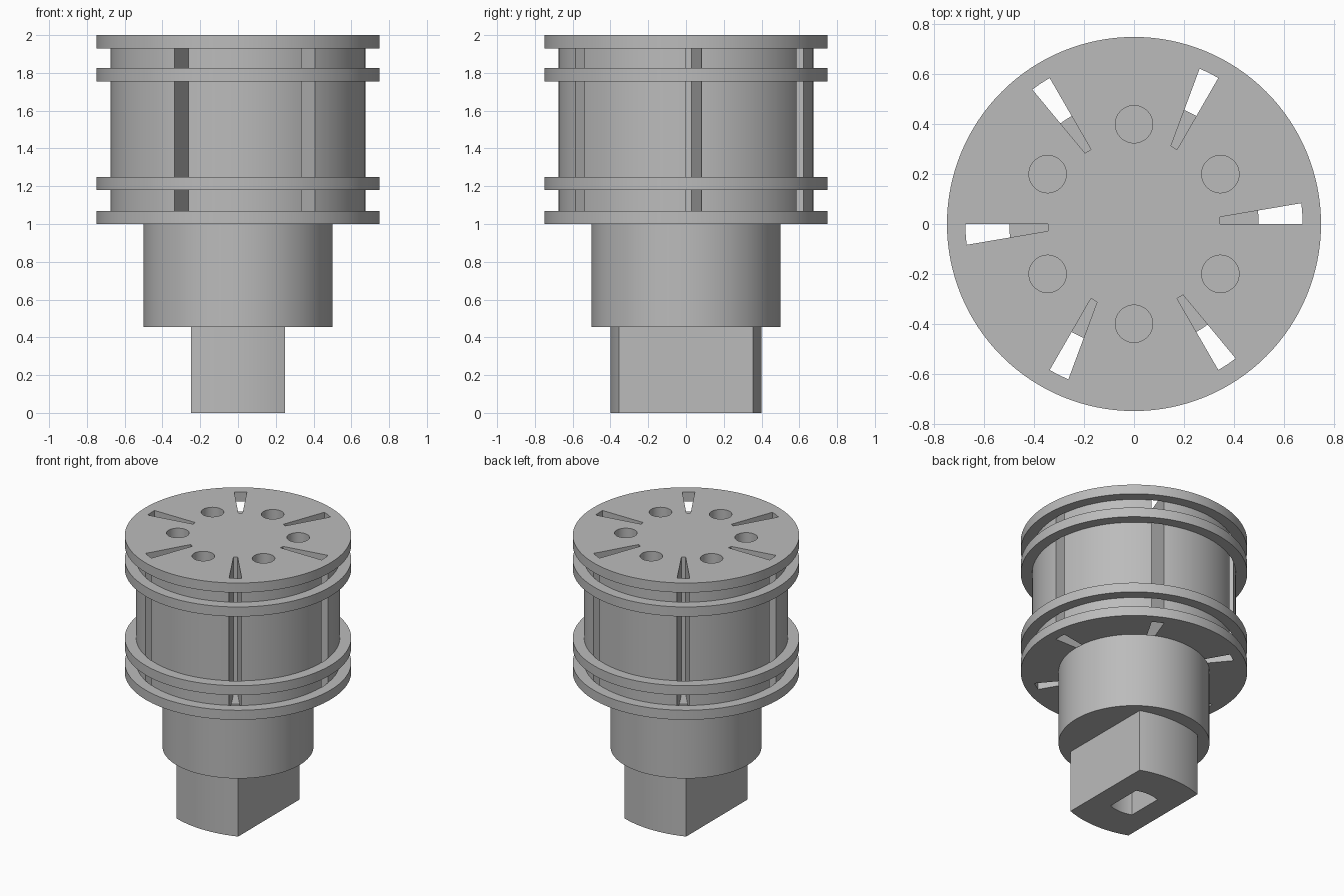
import bpy, bmesh
from math import sin, cos, tan, pi, radians, asin, hypot

SEG = 128
if "Cube" in bpy.data.objects:
    bpy.data.objects.remove(bpy.data.objects["Cube"], do_unlink=True)

metal = bpy.data.materials.new("grey metal")
metal.use_nodes = True
metal.diffuse_color = (0.5, 0.5, 0.5, 1)
metal.node_tree.nodes["Principled BSDF"].inputs["Base Color"].default_value = (0.5, 0.5, 0.5, 1)


def finish(name, bm):
    bmesh.ops.recalc_face_normals(bm, faces=bm.faces)
    mesh = bpy.data.meshes.new(name)
    bm.to_mesh(mesh)
    bm.free()
    mesh.materials.append(metal)
    ob = bpy.data.objects.new(name, mesh)
    bpy.context.collection.objects.link(ob)
    return ob


def add_prism(bm, points, z0, z1):
    face = bm.faces.new([bm.verts.new((x, y, z0)) for x, y in points])
    ext = bmesh.ops.extrude_face_region(bm, geom=[face])["geom"]
    for v in ext:
        if isinstance(v, bmesh.types.BMVert):
            v.co.z = z1


def circle(r, cx=0, cy=0, n=SEG):
    return [(cx + r * cos(2 * pi * i / n), cy + r * sin(2 * pi * i / n)) for i in range(n)]


def turn(points, a):
    return [(x * cos(a) - y * sin(a), x * sin(a) + y * cos(a)) for x, y in points]


def lathe(name, profile):
    bm = bmesh.new()
    rings = [[bm.verts.new((x, y, z)) for x, y in circle(r)] for r, z in profile]
    for a, b in zip(rings, rings[1:]):
        for i in range(SEG):
            j = (i + 1) % SEG
            bm.faces.new((a[i], a[j], b[j], b[i]))
    bm.faces.new(rings[0])
    bm.faces.new(rings[-1])
    return finish(name, bm)


def cut(ob, cutter):
    mod = ob.modifiers.new("cut", "BOOLEAN")
    mod.object, mod.operation, mod.solver = cutter, "DIFFERENCE", "EXACT"
    cutter.hide_render = True
    bpy.ops.object.select_all(action="DESELECT")
    bpy.context.view_layer.objects.active = ob
    ob.select_set(True)
    bpy.ops.object.modifier_apply(modifier=mod.name)
    bpy.data.objects.remove(cutter, do_unlink=True)


def smooth(ob):
    bpy.ops.object.select_all(action="DESELECT")
    bpy.context.view_layer.objects.active = ob
    ob.select_set(True)
    bpy.ops.object.shade_smooth_by_angle(angle=radians(25))


# Flanged drum: four rims on one cylinder
rims = [(1.0, 1.07), (1.18, 1.25), (1.755, 1.825), (1.93, 2.0)]
R_RIM, R_DRUM = 0.75, 0.675
profile = []
for low, high in rims:
    profile += [(R_DRUM, low), (R_RIM, low), (R_RIM, high), (R_DRUM, high)]
drum = lathe("flanged_drum", profile[1:-1])

# Six tapering vane slots and six round bores
IN, W, OUT = 0.345, 0.028, R_DRUM + 0.001
end = radians(7.1)
slot = [(IN, 0)] + [(OUT * cos(end * i / 4), OUT * sin(end * i / 4)) for i in range(5)] + [(IN, W)]
bm = bmesh.new()
for k in range(6):
    add_prism(bm, turn(slot, k * pi / 3), 0.9, 2.1)
    add_prism(bm, turn(circle(0.075, 0.4, 0, 48), (k + 0.5) * pi / 3), 0.9, 2.1)
cut(drum, finish("slot_cutter", bm))
smooth(drum)

# Round shaft under the drum
shaft = lathe("shaft", [(0.5, 0.455), (0.5, 1.0)])
smooth(shaft)


# Drive tang: flat sides, gently bowed front and back
def tang_outline(s):
    R, half = 0.72, 0.25
    a = asin(half / R)
    arc = [(R * sin(a * i / 12), 0.4 - R + R * cos(a * i / 12)) for i in range(12, -13, -1)]
    return [(x * s, y * s) for x, y in arc + turn(arc, pi)]


bm = bmesh.new()
add_prism(bm, tang_outline(1), 0, 0.455)
tang = finish("drive_tang", bm)
bm = bmesh.new()
add_prism(bm, tang_outline(0.37), -0.1, 0.3)
cut(tang, finish("socket_cutter", bm))
smooth(tang)
